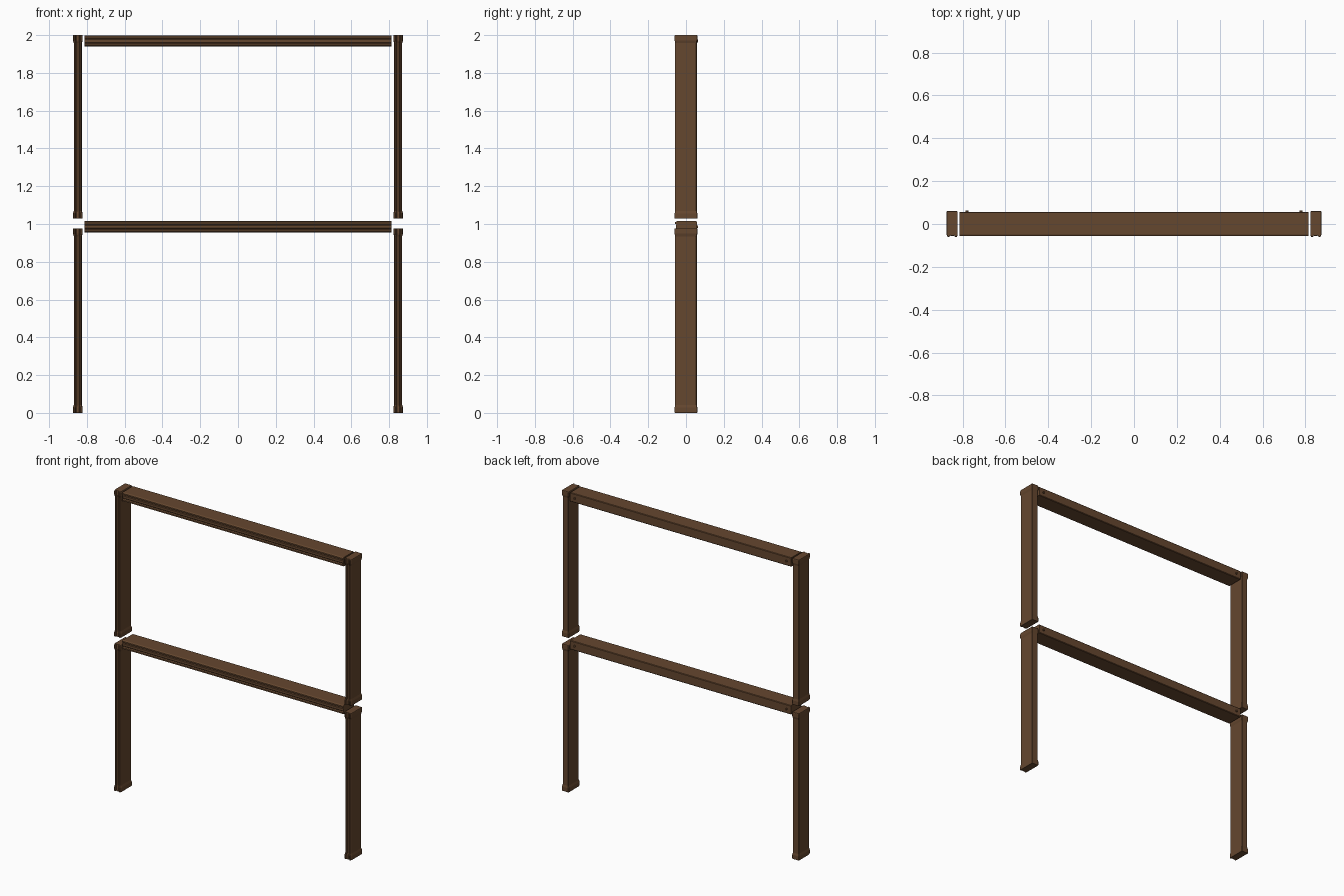
import bpy, bmesh
from mathutils import Vector

if "Cube" in bpy.data.objects:
    bpy.data.objects.remove(bpy.data.objects["Cube"])

wood = bpy.data.materials.new("dark brown wood")
wood.diffuse_color = (0.13, 0.063, 0.028, 1)
wood.use_nodes = True
wood.node_tree.nodes["Principled BSDF"].inputs["Base Color"].default_value = wood.diffuse_color

# Moulded cross-section: (thickness, depth); grooved on the front (-y) side
PROFILE = [(-0.5, -0.048), (-0.42, -0.057), (-0.27, -0.057), (-0.2, -0.049),
           (-0.12, -0.053), (0.12, -0.053), (0.2, -0.049), (0.27, -0.057),
           (0.42, -0.057), (0.5, -0.048), (0.5, 0.054), (0.44, 0.057),
           (-0.44, 0.057), (-0.5, 0.054)]


def finish(name, bm):
    bmesh.ops.recalc_face_normals(bm, faces=bm.faces)
    me = bpy.data.meshes.new(name)
    bm.to_mesh(me)
    bm.free()
    me.materials.append(wood)
    ob = bpy.data.objects.new(name, me)
    bpy.context.collection.objects.link(ob)
    return ob


def loft(name, stations, place):
    """Sweep the moulding; each station is (position, thickness, depth scale)."""
    bm = bmesh.new()
    rings = [[bm.verts.new(place(u * t, v * d, s)) for u, v in PROFILE]
             for s, t, d in stations]
    n = len(PROFILE)
    for a, b in zip(rings, rings[1:]):
        for i in range(n):
            j = (i + 1) % n
            bm.faces.new((a[i], a[j], b[j], b[i]))
    bm.faces.new(rings[0])
    bm.faces.new(rings[-1])
    return finish(name, bm)


# Posts with slightly flared ends
for side, sx in (("left", -1), ("right", 1)):
    for level, z0, z1 in (("lower", 0.0, 0.977), ("upper", 1.028, 2.0)):
        stations = [(z0, 0.048, 1.03), (z0 + 0.004, 0.051, 1.06),
                    (z0 + 0.028, 0.051, 1.06), (z0 + 0.042, 0.043, 1.0),
                    (z1 - 0.042, 0.043, 1.0), (z1 - 0.028, 0.051, 1.06),
                    (z1 - 0.004, 0.051, 1.06), (z1, 0.048, 1.03)]
        loft(f"{side}_{level}_post", stations,
             lambda u, v, s, sx=sx: Vector((sx * 0.848 + u, v, s)))

# Horizontal beams and the pegs in their backs
for level, zc in (("middle", 0.985), ("top", 1.969)):
    loft(f"{level}_beam", [(-0.813, 0.06, 1.0), (0.813, 0.06, 1.0)],
         lambda u, v, s, zc=zc: Vector((s, v, zc + u)))
    for side, sx in (("left", -1), ("right", 1)):
        bpy.ops.mesh.primitive_cylinder_add(vertices=12, radius=0.007, depth=0.012,
                                            location=(sx * 0.78, 0.058, zc),
                                            rotation=(1.5708, 0, 0))
        peg = bpy.context.object
        peg.name = f"{level}_{side}_peg"
        peg.data.materials.append(wood)
